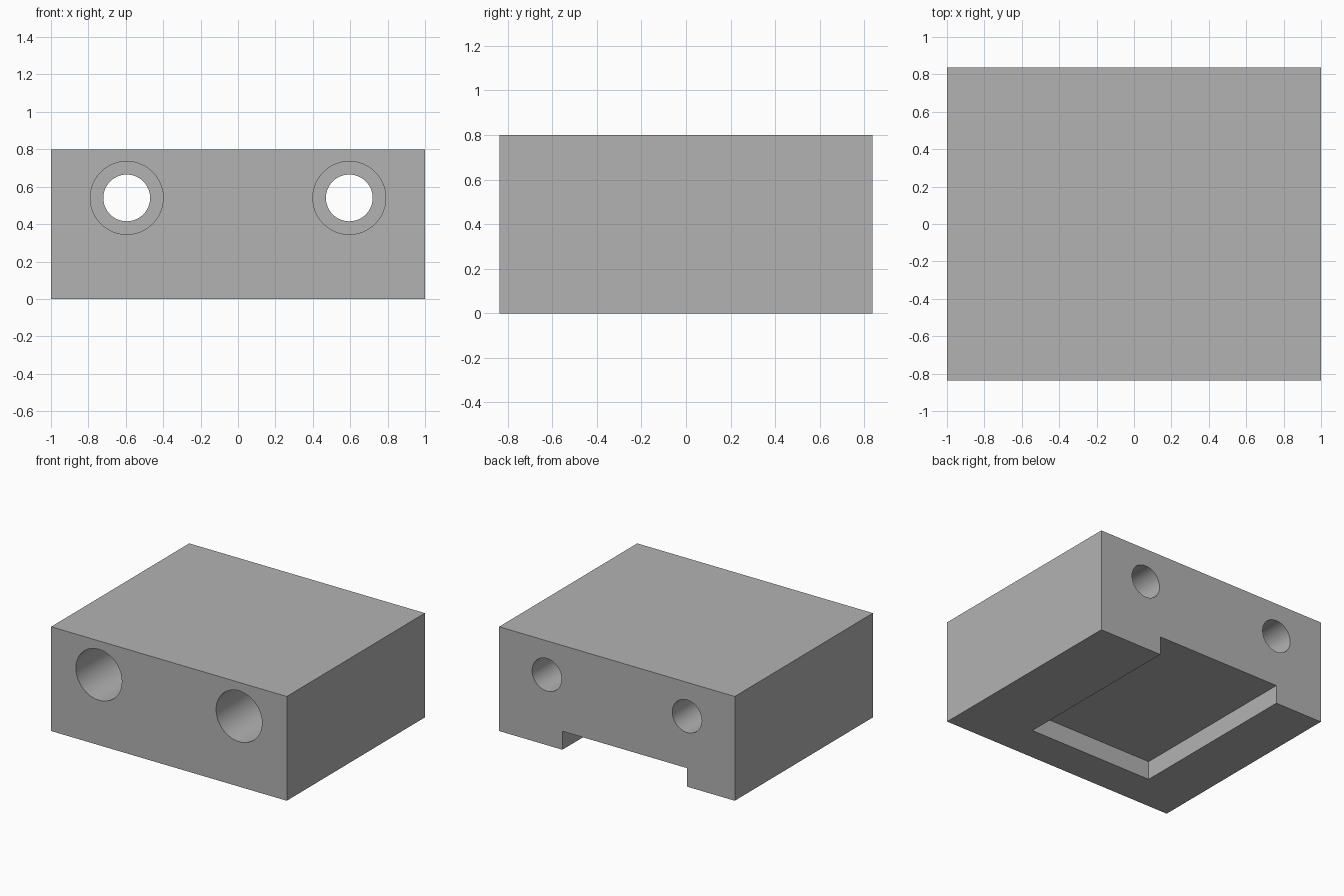
import bpy
import math

cube = bpy.data.objects.get("Cube")
if cube:
    bpy.data.objects.remove(cube, do_unlink=True)

WIDTH, DEPTH, HEIGHT = 2.0, 1.674, 0.8
BACK = DEPTH / 2
HOLE_X, HOLE_Z = 0.595, 0.54

grey = bpy.data.materials.new("plain grey")
grey.use_nodes = True
colour = (0.45, 0.45, 0.45, 1)
grey.diffuse_color = colour
grey.node_tree.nodes["Principled BSDF"].inputs["Base Color"].default_value = colour


def box(name, low, high):
    """Box between two opposite corners."""
    centre = [(a + b) / 2 for a, b in zip(low, high)]
    bpy.ops.mesh.primitive_cube_add(size=1, location=centre)
    obj = bpy.context.object
    obj.name = name
    obj.scale = [b - a for a, b in zip(low, high)]
    bpy.ops.object.transform_apply(location=True, rotation=False, scale=True)
    obj.data.materials.append(grey)
    return obj


def bore(name, x, radius, y0, y1):
    """Cylinder running along y."""
    bpy.ops.mesh.primitive_cylinder_add(
        vertices=64, radius=radius, depth=y1 - y0,
        location=(x, (y0 + y1) / 2, HOLE_Z), rotation=(math.pi / 2, 0, 0))
    obj = bpy.context.object
    obj.name = name
    obj.data.materials.append(grey)
    return obj


block = box("block", (-WIDTH / 2, -BACK, 0), (WIDTH / 2, BACK, HEIGHT))

# Pocket under the block, open at the back
cutters = [box("pocket_cutter", (-0.595, -0.55, -0.1), (0.463, BACK + 0.1, 0.142))]

# Through holes with a wide counterbore from the front
for side, x in (("right", -HOLE_X), ("left", HOLE_X)):
    cutters.append(bore(side + "_hole_cutter", x, 0.125, -BACK - 0.1, BACK + 0.1))
    cutters.append(bore(side + "_counterbore_cutter", x, 0.195, -BACK - 0.1, 0.15))

for cutter in cutters:
    cut = block.modifiers.new(cutter.name, 'BOOLEAN')
    cut.operation = 'DIFFERENCE'
    cut.solver = 'EXACT'
    cut.object = cutter

# Apply the cuts, then drop the helpers
bpy.ops.object.select_all(action='DESELECT')
block.select_set(True)
bpy.context.view_layer.objects.active = block
for cutter in cutters:
    bpy.ops.object.modifier_apply(modifier=cutter.name)
    bpy.data.objects.remove(cutter, do_unlink=True)
bpy.ops.object.shade_smooth_by_angle(angle=math.radians(30))
